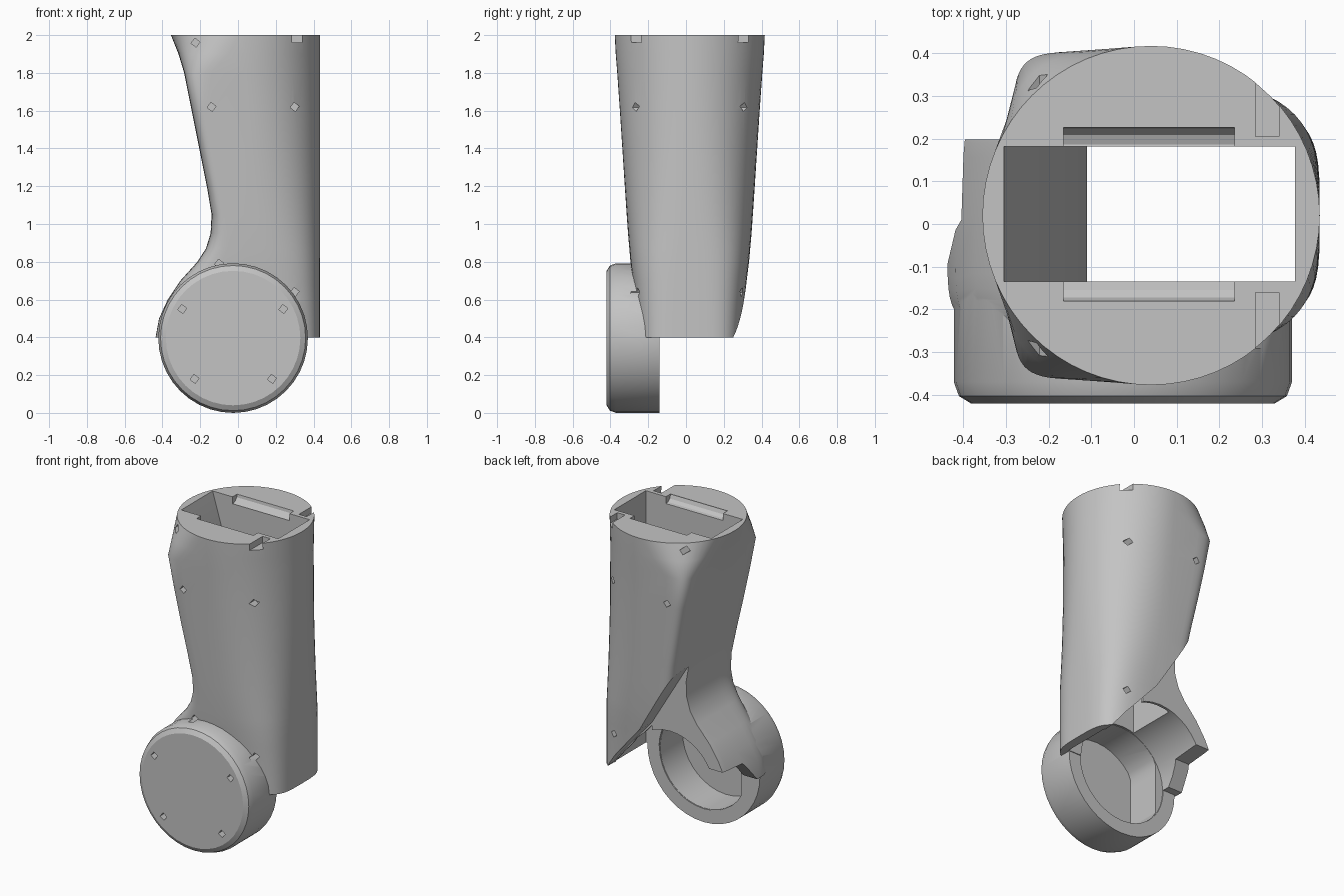
import bpy, bmesh, math

cube = bpy.data.objects.get("Cube")
if cube:
    bpy.data.objects.remove(cube, do_unlink=True)

grey = bpy.data.materials.new("plain_grey")
grey.use_nodes = True
grey.diffuse_color = (0.55, 0.55, 0.55, 1)
grey.node_tree.nodes["Principled BSDF"].inputs["Base Color"].default_value = (0.55, 0.55, 0.55, 1)


def loft(name, rings):
    """Skin a list of equal closed rings and cap both ends."""
    bm = bmesh.new()
    loops = [[bm.verts.new(p) for p in ring] for ring in rings]
    n = len(loops[0])
    for a, b in zip(loops, loops[1:]):
        for i in range(n):
            j = (i + 1) % n
            bm.faces.new((a[i], a[j], b[j], b[i]))
    bm.faces.new(loops[0][::-1])
    bm.faces.new(loops[-1])
    bmesh.ops.recalc_face_normals(bm, faces=bm.faces)
    mesh = bpy.data.meshes.new(name)
    bm.to_mesh(mesh)
    bm.free()
    obj = bpy.data.objects.new(name, mesh)
    mesh.materials.append(grey)
    bpy.context.collection.objects.link(obj)
    return obj


def prism_y(name, outline, y0, y1):
    return loft(name, [[(x, y, z) for x, z in outline] for y in (y0, y1)])


def prism_x(name, outline, x0, x1):
    return loft(name, [[(x, y, z) for y, z in outline] for x in (x0, x1)])


def circle(cx, cz, r, n, start=0.0):
    return [(cx + r * math.cos(start + math.tau * i / n),
             cz + r * math.sin(start + math.tau * i / n)) for i in range(n)]


def combine(target, tool, operation="DIFFERENCE"):
    tool.hide_render = True
    mod = target.modifiers.new("bool", "BOOLEAN")
    mod.operation, mod.solver, mod.object = operation, "EXACT", tool
    bpy.ops.object.select_all(action="DESELECT")
    bpy.context.view_layer.objects.active = target
    target.select_set(True)
    bpy.ops.object.modifier_apply(modifier=mod.name)
    bpy.data.objects.remove(tool, do_unlink=True)


# Leg shell: round on the +x side, squarer on the concave -x side
RIGHT, MID, YC = 0.435, 0.04, 0.02


def section(z, left, half, n_left, n_right, count=64):
    ring = []
    for i in range(count):
        t = math.tau * i / count
        c, s = math.cos(t), math.sin(t)
        n = n_right if c > 0 else n_left
        reach = RIGHT - MID if c > 0 else MID - left
        ring.append((MID + reach * math.copysign(abs(c) ** (2 / n), c),
                     YC + half * math.copysign(abs(s) ** (2 / n), s), z))
    return ring


shape = [  # height, left edge, half depth, left and right squareness
    (2.00, -0.355, 0.397, 2.0, 2.0), (1.90, -0.315, 0.392, 3.4, 2.0),
    (1.80, -0.285, 0.384, 8, 2.0), (1.60, -0.245, 0.37, 9, 2.1),
    (1.40, -0.205, 0.357, 9, 2.2), (1.20, -0.165, 0.344, 8, 2.4),
    (1.05, -0.14, 0.334, 7, 2.6), (0.95, -0.145, 0.327, 6, 2.8),
    (0.87, -0.17, 0.32, 6, 3), (0.80, -0.215, 0.314, 6, 3.2),
    (0.70, -0.305, 0.302, 6, 3.4), (0.60, -0.372, 0.292, 6, 3.6),
    (0.50, -0.418, 0.283, 7, 3.8), (0.40, -0.437, 0.275, 7, 4)]
leg = loft("leg_shell", [section(*row) for row in shape])

# Knee cup: a drum with a bevelled front edge
CX, CZ, R = -0.026, 0.396, 0.396
drum = [(-0.14, R), (-0.37, R), (-0.403, R - 0.012), (-0.42, R - 0.04)]
cup = loft("joint_cup", [[(x, y, z) for x, z in circle(CX, CZ, r, 40)] for y, r in drum])
combine(leg, cup, "UNION")

# Back wall trimmed along a diagonal, leaving the thin inner panel
combine(leg, prism_y("back_trim", [(0.374, 0.3), (0.372, 0.405), (0.3, 0.5), (0.1, 0.73),
                                   (-0.14, 1.13), (-0.3, 1.35), (-0.7, 1.35), (-0.7, 0.3)],
                     0.198, 0.7))
combine(leg, prism_y("panel_trim", [(0.1, 0.71), (0.3, 0.49), (0.37, 0.40), (0.368, 0.3), (0.1, 0.3)],
                     0.1, 0.7))

# Rectangular shaft, its -x wall following the outside
combine(leg, prism_y("shaft", [(0.377, 2.1), (-0.315, 2.1), (-0.305, 2.0), (-0.24, 1.78),
                               (-0.167, 1.4), (-0.11, 1.07), (-0.11, 0.45), (0.377, 0.3)],
                     -0.135, 0.181))

# Hollow of the cup with one flat side, and the arch behind it
hollow = [(max(x, -0.285), z) for x, z in circle(CX, CZ, 0.309, 36, 0.02)]
combine(leg, prism_y("cup_hollow", hollow, -0.37, -0.12))
combine(leg, prism_y("arch", circle(CX, CZ, 0.311, 36), -0.145, 0.7))

# Flared wing: raised lower edge towards the back
combine(leg, prism_x("wing_trim", [(-0.1, 0.39), (0.01, 0.53), (0.5, 0.56), (0.5, 0.3), (-0.1, 0.3)],
                     -0.7, -0.2))

# Recessed grooves along the shaft mouth, and rim slots
for y in (-0.136, 0.182):
    combine(leg, prism_x("mouth_groove", circle(y, 2.0, 0.045, 12, 0.1), -0.165, 0.235))
for y0, y1 in ((-0.42, -0.16), (0.205, 0.45)):
    combine(leg, prism_y("rim_slot", [(0.285, 1.96), (0.34, 1.96), (0.34, 2.1), (0.285, 2.1)], y0, y1))

# Small diamond screw holes
holes = [(x, y, z) for x, z, d in ((-0.14, 1.62, 0.365), (0.30, 1.62, 0.285),
                                   (-0.225, 1.96, 0.30), (0.30, 0.64, 0.265))
         for y in (YC - d, YC + d)]
holes += [(x, -0.42, z) for x, z in ((-0.295, 0.55), (0.24, 0.55), (-0.23, 0.18), (0.18, 0.18))]
holes.append((-0.1, -0.29, 0.79))
for x, y, z in holes:
    combine(leg, prism_y("screw_hole", circle(x, z, 0.024, 4, 0.15), y - 0.045, y + 0.045))

bpy.ops.object.select_all(action="DESELECT")
leg.select_set(True)
bpy.context.view_layer.objects.active = leg
bpy.ops.object.shade_smooth_by_angle(angle=math.radians(25))
